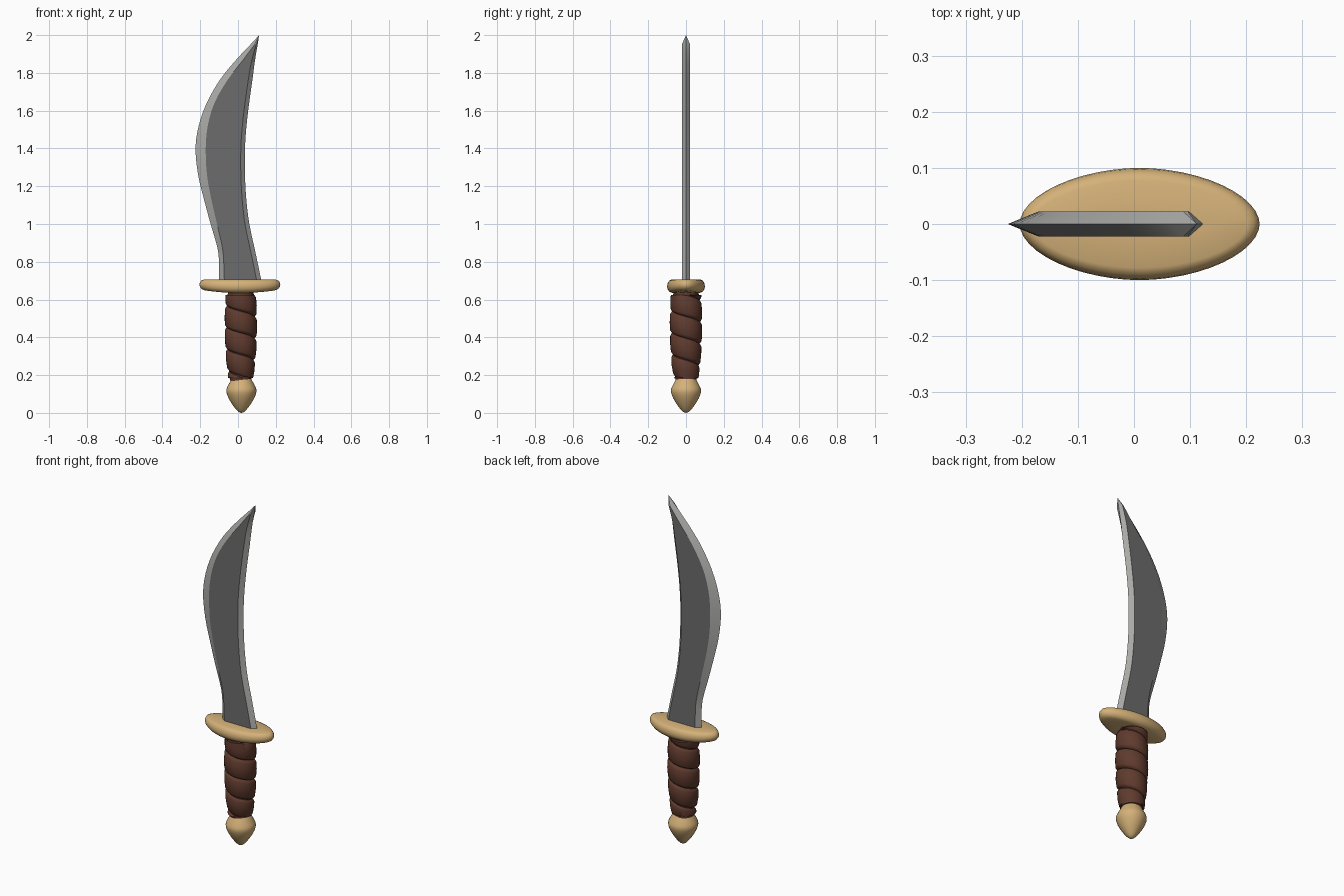
import bpy, bmesh, math

if "Cube" in bpy.data.objects:
    bpy.data.objects.remove(bpy.data.objects["Cube"])

def material(name, rgb):
    m = bpy.data.materials.new(name)
    m.diffuse_color = (*rgb, 1)
    m.use_nodes = True
    m.node_tree.nodes["Principled BSDF"].inputs["Base Color"].default_value = m.diffuse_color
    return m

DARK = material("dark steel", (0.15, 0.15, 0.15))
LIGHT = material("bright steel", (0.40, 0.40, 0.385))
BRASS = material("pale brass", (0.66, 0.44, 0.19))
LEATHER = material("brown leather", (0.115, 0.043, 0.027))

def make(name, verts, faces, mats, angle, rule=None):
    me = bpy.data.meshes.new(name)
    me.from_pydata(verts, [], faces)
    bm = bmesh.new()
    bm.from_mesh(me)
    bmesh.ops.remove_doubles(bm, verts=bm.verts, dist=1e-5)
    bmesh.ops.recalc_face_normals(bm, faces=bm.faces)
    bm.to_mesh(me)
    bm.free()
    for m in mats:
        me.materials.append(m)
    ob = bpy.data.objects.new(name, me)
    bpy.context.collection.objects.link(ob)
    if rule:
        for p in me.polygons:
            p.material_index = rule(p)
    bpy.ops.object.select_all(action='DESELECT')
    ob.select_set(True)
    bpy.context.view_layer.objects.active = ob
    bpy.ops.object.shade_smooth_by_angle(angle=math.radians(angle))
    return ob

def loft(rings):
    """Quads between equal closed rings, with capped ends."""
    n = len(rings[0])
    verts = [v for r in rings for v in r]
    faces = [(i * n + j, i * n + (j + 1) % n, (i + 1) * n + (j + 1) % n, (i + 1) * n + j)
             for i in range(len(rings) - 1) for j in range(n)]
    faces += [tuple(range(n)), tuple(range((len(rings) - 1) * n, len(rings) * n))]
    return verts, faces

def lathe(profile, cx, n=32):
    return loft([[(cx + r * math.cos(2 * math.pi * j / n), r * math.sin(2 * math.pi * j / n), z)
                  for j in range(n)] for r, z in profile])

def spline(pts, steps):
    out = []
    for i in range(len(pts) - 1):
        p0, p1, p2, p3 = (pts[max(0, min(len(pts) - 1, i + k))] for k in (-1, 0, 1, 2))
        for s in range(steps):
            t = s / steps
            out.append([0.5 * (2 * b + (c - a) * t + (2 * a - 5 * b + 4 * c - d) * t * t
                               + (3 * b - a - 3 * c + d) * t ** 3)
                        for a, b, c, d in zip(p0, p1, p2, p3)])
    return out + [list(pts[-1])]

# Blade: rows of z, cutting edge x, edge bevel x, spine bevel x, spine x
rows = [(0.68, -0.100, -0.072, 0.103, 0.128), (0.78, -0.100, -0.075, 0.083, 0.107),
        (0.87, -0.108, -0.082, 0.064, 0.088), (1.00, -0.145, -0.111, 0.037, 0.060),
        (1.13, -0.180, -0.141, 0.022, 0.044), (1.26, -0.211, -0.164, 0.015, 0.037),
        (1.40, -0.225, -0.171, 0.015, 0.037), (1.52, -0.208, -0.160, 0.023, 0.045),
        (1.64, -0.166, -0.125, 0.037, 0.059), (1.76, -0.098, -0.057, 0.054, 0.076),
        (1.86, -0.018, 0.020, 0.071, 0.089), (1.95, 0.066, 0.088, 0.096, 0.104)]
rings = []
for z, a, b, c, d in spline(rows, 3):
    t = 0.022
    rings.append([(a, 0, z), (b, -t, z), (c, -t, z), (d, 0, z), (c, t, z), (b, t, z)])
rings.append([(0.112, 0, 2.0)] * 6)
verts, faces = loft(rings)
faces.pop()
make("blade", verts, faces, [DARK, LIGHT], 12,
     lambda p: 0 if abs(p.normal.y) > 0.97 and p.center.z < 1.95 else 1)

# Guard: rounded oval plate with a slightly bowed underside
def guard_ring(inset, h, n=48):
    ring = []
    for j in range(n):
        c, s = math.cos(2 * math.pi * j / n), math.sin(2 * math.pi * j / n)
        x = (0.214 - inset) * math.copysign(abs(c) ** 1.07, c)
        y = (0.100 - inset) * math.copysign(abs(s) ** 1.07, s)
        low = 0.635 + 0.018 * (x / 0.214) ** 2
        ring.append((0.01 + x, y, low + (0.705 - low) * h))
    return ring

verts, faces = loft([guard_ring(d, h) for d, h in
                     ((0.085, 0), (0.03, 0), (0.012, 0.08), (0.002, 0.3), (0, 0.5),
                      (0.002, 0.7), (0.010, 0.92), (0.022, 1), (0.085, 1))])
make("guard", verts, faces, [BRASS], 40)

# Grip core under the wrapping
verts, faces = lathe([(0.055, 0.17), (0.056, 0.20), (0.066, 0.30), (0.068, 0.60), (0.066, 0.66)], 0.014)
make("grip_core", verts, faces, [LEATHER], 40)

# Leather wrap: one band profile swept along a helix, clamped at both ends
envelope = [(0.18, 0.064), (0.25, 0.074), (0.34, 0.081), (0.45, 0.085), (0.55, 0.083), (0.65, 0.079)]
def radius(z):
    for (z0, r0), (z1, r1) in zip(envelope, envelope[1:]):
        if z <= z1:
            return r0 + (r1 - r0) * (z - z0) / (z1 - z0)
    return envelope[-1][1]

PITCH, SEG, LOW, HIGH = 0.115, 32, 0.185, 0.625
band = [(0, -0.017), (0.05, -0.006), (0.14, 0), (0.5, 0.002), (0.86, 0), (0.95, -0.006), (1, -0.017)]
verts, faces, m = [], [], len(band)
for i in range(6 * SEG + 1):
    th = 2 * math.pi * i / SEG
    for u, dr in band:
        z = min(HIGH, max(LOW, 0.74 - PITCH * i / SEG - PITCH * u))
        r = radius(z) + dr
        verts.append((0.015 + r * math.cos(th), r * math.sin(th), z))
    if i:
        for k in range(m - 1):
            q = ((i - 1) * m + k, (i - 1) * m + k + 1, i * m + k + 1, i * m + k)
            zs = [verts[v][2] for v in q]
            if max(zs) - min(zs) > 1e-6:
                faces.append(q)
make("grip_wrap", verts, faces, [LEATHER], 40)

# Closing discs at the wrap ends
for name, z, r in (("wrap_top", HIGH, 0.070), ("wrap_bottom", LOW, 0.060)):
    verts, faces = lathe([(r, z - 0.004), (r, z + 0.004)], 0.015)
    make(name, verts, faces, [LEATHER], 40)

# Pommel: turned acorn shape
profile = [(0.001, 0.0), (0.016, 0.006), (0.036, 0.028), (0.058, 0.06), (0.074, 0.092),
           (0.080, 0.118), (0.074, 0.138), (0.061, 0.163), (0.047, 0.187), (0.034, 0.198)]
verts, faces = lathe(spline(profile, 2), 0.018)
make("pommel", verts, faces, [BRASS], 40)
